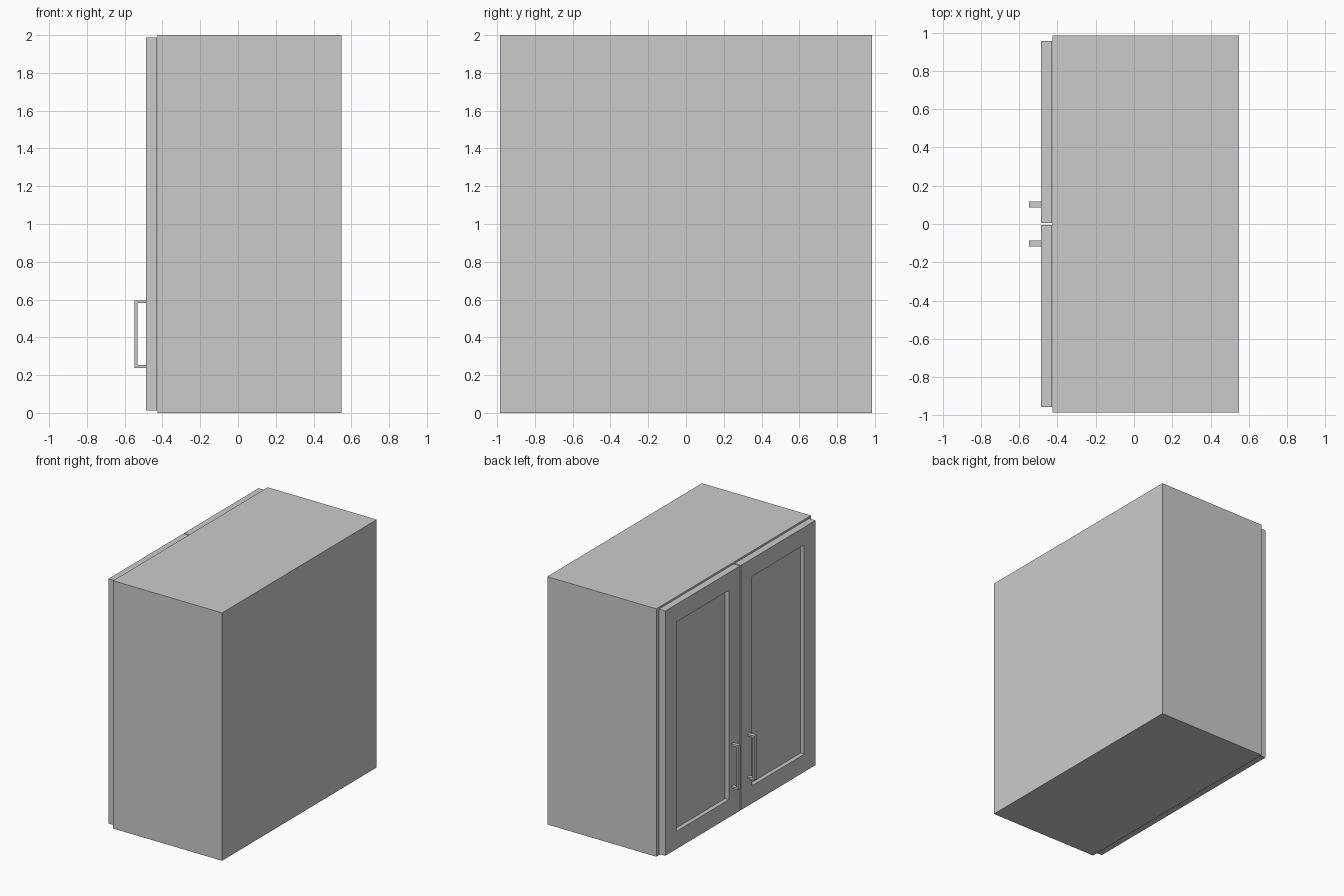
import bpy, bmesh

if "Cube" in bpy.data.objects:
    bpy.data.objects.remove(bpy.data.objects["Cube"])


def finish(bm, name):
    bmesh.ops.recalc_face_normals(bm, faces=bm.faces)
    mesh = bpy.data.meshes.new(name)
    bm.to_mesh(mesh)
    bm.free()
    obj = bpy.data.objects.new(name, mesh)
    bpy.context.collection.objects.link(obj)
    return obj


def box_bm(lo, hi):
    bm = bmesh.new()
    bmesh.ops.create_cube(bm, size=1)
    for v in bm.verts:
        v.co = [a + (c + 0.5) * (b - a) for a, b, c in zip(lo, hi, v.co)]
    bm.normal_update()
    return bm


def door(side, name):
    # slab with a recessed panel on its outer (-x) face
    y0, y1 = sorted((side * 0.004, side * 0.957))
    bm = box_bm((-0.486, y0, 0.013), (-0.429, y1, 1.988))
    front = [f for f in bm.faces if f.normal.x < -0.9]
    bmesh.ops.inset_region(bm, faces=front, thickness=0.203)
    ext = bmesh.ops.extrude_face_region(bm, geom=front)
    verts = [g for g in ext["geom"] if isinstance(g, bmesh.types.BMVert)]
    bmesh.ops.translate(bm, verts=verts, vec=(0.033, 0, 0))
    bmesh.ops.delete(bm, geom=[f for f in front if f.is_valid], context="FACES")
    return finish(bm, name)


def handle(side, name):
    # flat U-shaped profile extruded across its width
    xo, xi, xd = -0.548, -0.533, -0.486
    z0, z1, t = 0.238, 0.596, 0.015
    profile = [(xd, z0), (xo, z0), (xo, z1), (xd, z1),
               (xd, z1 - t), (xi, z1 - t), (xi, z0 + t), (xd, z0 + t)]
    y0, y1 = sorted((side * 0.087, side * 0.117))
    bm = bmesh.new()
    face = bm.faces.new([bm.verts.new((x, y0, z)) for x, z in profile])
    ext = bmesh.ops.extrude_face_region(bm, geom=[face], use_keep_orig=True)
    verts = [g for g in ext["geom"] if isinstance(g, bmesh.types.BMVert)]
    bmesh.ops.translate(bm, verts=verts, vec=(0, y1 - y0, 0))
    return finish(bm, name)


# cabinet carcass
finish(box_bm((-0.425, -0.986, 0), (0.548, 0.986, 2)), "cabinet_body")

# pair of doors and pulls
for side, label in ((1, "left"), (-1, "right")):
    door(side, label + "_door")
    handle(side, label + "_handle")
